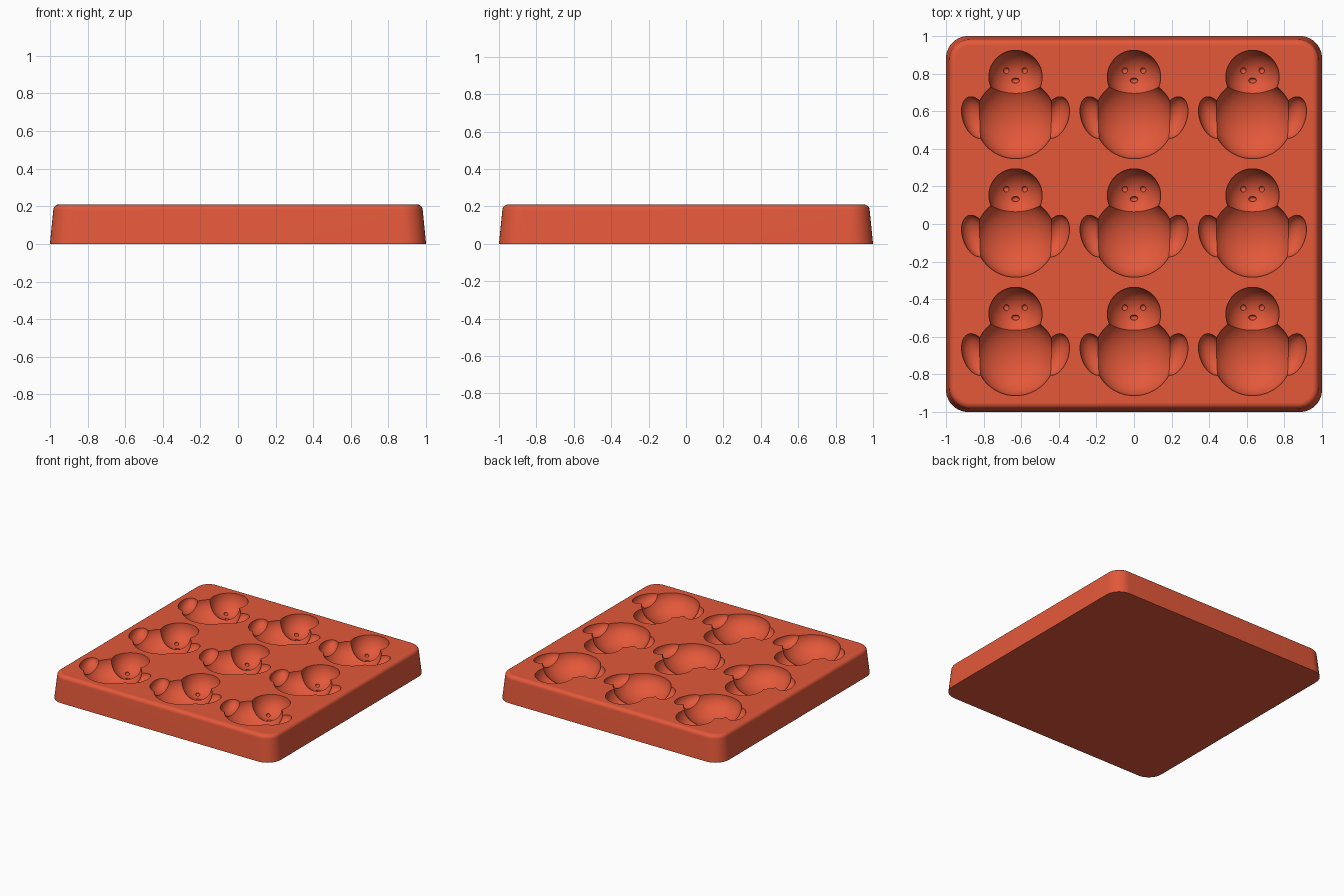
import bpy
import bmesh
from math import pi, cos, sin, radians
from mathutils import Matrix

cube = bpy.data.objects.get("Cube")
if cube:
    bpy.data.objects.remove(cube, do_unlink=True)

HEIGHT = 0.21
PITCH = 0.63

# One terracotta colour for the whole tray
clay = bpy.data.materials.new("terracotta red")
clay.use_nodes = True
CLAY_COLOUR = (0.77, 0.098, 0.042, 1)
clay.diffuse_color = CLAY_COLOUR
clay.node_tree.nodes["Principled BSDF"].inputs["Base Color"].default_value = CLAY_COLOUR


def make_object(name, bm):
    bmesh.ops.recalc_face_normals(bm, faces=bm.faces)
    mesh = bpy.data.meshes.new(name)
    bm.to_mesh(mesh)
    bm.free()
    mesh.materials.append(clay)
    obj = bpy.data.objects.new(name, mesh)
    bpy.context.collection.objects.link(obj)
    return obj


def rounded_ring(bm, half, radius, z, steps=10):
    """One loop of a square with rounded corners."""
    ring = []
    for corner in range(4):
        mid = pi / 4 + corner * pi / 2
        cx = (half - radius) * (1 if cos(mid) > 0 else -1)
        cy = (half - radius) * (1 if sin(mid) > 0 else -1)
        for i in range(steps + 1):
            a = corner * pi / 2 + i / steps * pi / 2
            ring.append(bm.verts.new((cx + radius * cos(a), cy + radius * sin(a), z)))
    return ring


# Tapered block with rounded corners and a soft upper rim
bm = bmesh.new()
fillet, top_half = 0.03, 0.982
rings = [rounded_ring(bm, 1.0, 0.12, 0)]
for i in range(7):
    a = i / 6 * pi / 2
    inset = fillet * (1 - cos(a))
    rings.append(rounded_ring(bm, top_half - inset, 0.11 - inset,
                              HEIGHT - fillet + fillet * sin(a)))
for low, high in zip(rings, rings[1:]):
    for i in range(len(low)):
        j = (i + 1) % len(low)
        bm.faces.new((low[i], low[j], high[j], high[i]))
bm.faces.new(rings[0])
bm.faces.new(rings[-1])
tray = make_object("mould_tray", bm)


# Each cutter repeats its ellipsoids in a three by three grid
def cutter(name, ellipsoids, segments=48, rings=25):
    bm = bmesh.new()
    for col in (-1, 0, 1):
        for row in (-1, 0, 1):
            for (x, y, depth), size, tilt in ellipsoids:
                place = (Matrix.Translation((x + col * PITCH, y + row * PITCH, HEIGHT - depth))
                         @ Matrix.Rotation(radians(tilt), 4, 'Z')
                         @ Matrix.Diagonal((*size, 1)))
                bmesh.ops.create_uvsphere(bm, u_segments=segments, v_segments=rings,
                                          radius=1, matrix=place)
    obj = make_object(name, bm)
    obj.hide_render = True
    return obj


cutters = [
    cutter("body_cutter", [((0, -0.07, 0), (0.213, 0.213, 0.145), 0)], 64, 33),
    cutter("head_cutter", [((0, 0.152, 0), (0.142, 0.142, 0.142), 0)]),
    cutter("wing_cutter", [((s * 0.213, -0.064, 0), (0.068, 0.115, 0.068), -s * 19)
                           for s in (-1, 1)]),
    cutter("face_cutter", [((s * 0.049, 0.186, 0.13), (0.016, 0.016, 0.016), 0)
                           for s in (-1, 1)]
           + [((0, 0.133, 0.14), (0.021, 0.014, 0.02), 0)], 20, 11),
]

# Carve the cavities
bpy.context.view_layer.objects.active = tray
tray.select_set(True)
for tool in cutters:
    mod = tray.modifiers.new(tool.name, 'BOOLEAN')
    mod.operation = 'DIFFERENCE'
    mod.solver = 'EXACT'
    mod.object = tool
    bpy.ops.object.modifier_apply(modifier=mod.name)
for tool in cutters:
    bpy.data.objects.remove(tool, do_unlink=True)

# Smooth curves, crisp cavity rims, flat top and base
bpy.ops.object.shade_smooth_by_angle(angle=radians(28))
for face in tray.data.polygons:
    face.material_index = 0
    if abs(face.normal.z) > 0.999 and (face.center.z < 0.001 or face.center.z > HEIGHT - 0.001):
        face.use_smooth = False
